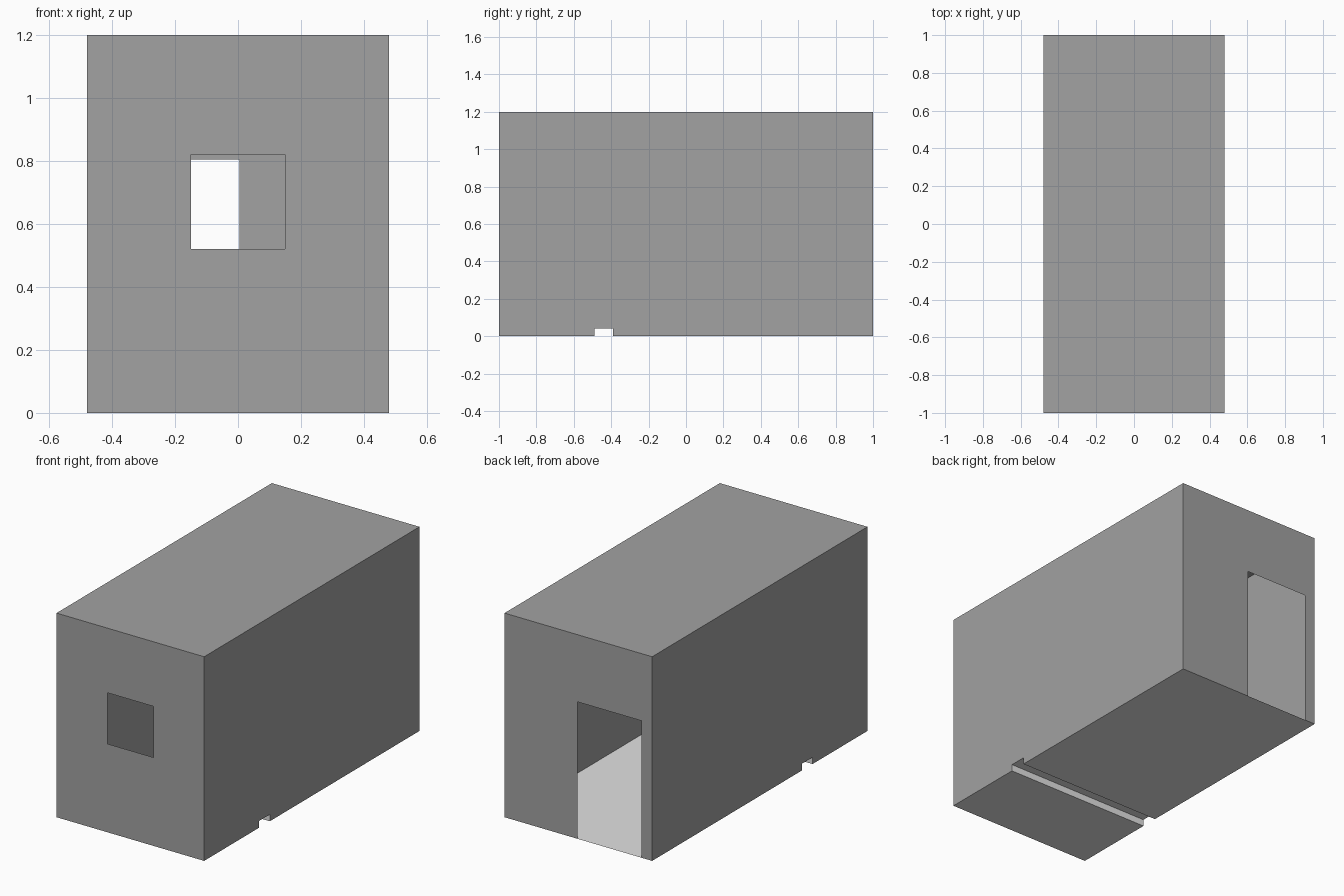
import bpy, bmesh

if "Cube" in bpy.data.objects:
    bpy.data.objects.remove(bpy.data.objects["Cube"])

W, D, H = 0.48, 1.0, 1.2          # half width, half depth, height
G0, G1, GH = -0.49, -0.39, 0.04   # drain groove: y range and height


def material(name, grey):
    m = bpy.data.materials.new(name)
    m.diffuse_color = (grey, grey, grey, 1)
    m.use_nodes = True
    m.node_tree.nodes["Principled BSDF"].inputs["Base Color"].default_value = m.diffuse_color
    return m


wall_mat = material("wall grey", 0.36)
floor_mat = material("floor light grey", 0.76)


def finish(name, bm, mat):
    bmesh.ops.remove_doubles(bm, verts=bm.verts, dist=1e-5)
    me = bpy.data.meshes.new(name)
    bm.to_mesh(me)
    bm.free()
    me.materials.append(mat)
    ob = bpy.data.objects.new(name, me)
    bpy.context.collection.objects.link(ob)


def panel(name, us, vs, hole, place, flip, mat=wall_mat):
    """Flat sheet split at us and vs, leaving out one cell; place maps (u, v) to 3D."""
    bm = bmesh.new()
    for i in range(len(us) - 1):
        for j in range(len(vs) - 1):
            if (i, j) == hole:
                continue
            c = [(us[i], vs[j]), (us[i + 1], vs[j]),
                 (us[i + 1], vs[j + 1]), (us[i], vs[j + 1])]
            if flip:
                c.reverse()
            bm.faces.new([bm.verts.new(place(u, v)) for u, v in c])
    finish(name, bm, mat)


# Front wall with a square window
panel("front_wall", [-W, -0.15, 0.15, W], [0, 0.52, 0.82, H], (1, 1),
      lambda u, v: (u, -D, v), False)

# Back wall with an off-centre doorway down to the floor
panel("back_wall", [-W, -0.41, 0.005, W], [0, 0.805, H], (1, 0),
      lambda u, v: (u, D, v), True)

# Side walls, notched where the groove passes through
for name, x in (("left_wall", -W), ("right_wall", W)):
    panel(name, [-D, G0, G1, D], [0, GH, H], (1, 0),
          lambda u, v, x=x: (x, u, v), x < 0)

# Roof
panel("roof", [-W, W], [-D, D], None, lambda u, v: (u, v, H), False)

# Floor: a profile with the groove, swept across the width
profile = [(-D, 0), (G0, 0), (G0, GH), (G1, GH), (G1, 0), (D, 0)]
bm = bmesh.new()
for (y0, z0), (y1, z1) in zip(profile, profile[1:]):
    pts = [(-W, y0, z0), (-W, y1, z1), (W, y1, z1), (W, y0, z0)]
    bm.faces.new([bm.verts.new(p) for p in pts])
finish("floor", bm, floor_mat)
